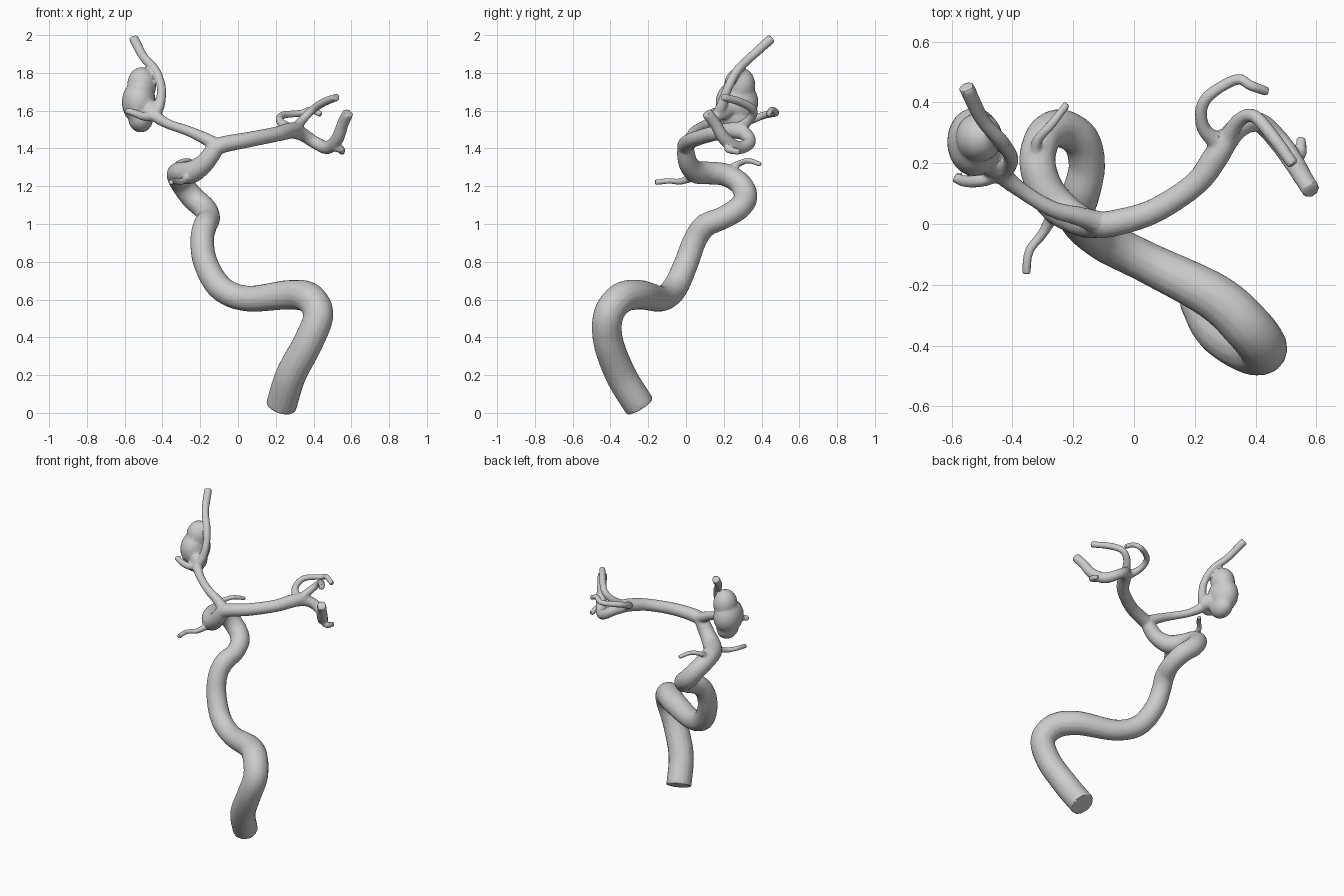
import bpy
from mathutils import Vector


def catmull(pts, steps=8):
    """Smooth interpolation through (x, y, z, radius) points."""
    p = [Vector(q) for q in pts]
    p = [p[0] * 2 - p[1]] + p + [p[-1] * 2 - p[-2]]
    out = []
    for i in range(1, len(p) - 2):
        a, b, c, d = p[i - 1:i + 3]
        for s in range(steps):
            t = s / steps
            out.append(0.5 * (2 * b + (c - a) * t + (2 * a - 5 * b + 4 * c - d) * t * t
                              + (3 * b - a - 3 * c + d) * t ** 3))
    out.append(p[-2])
    return out


def vessel(name, pts):
    """Capped round tube with a varying radius."""
    cu = bpy.data.curves.new(name, 'CURVE')
    cu.dimensions = '3D'
    cu.bevel_depth = 1.0
    cu.bevel_resolution = 6
    cu.use_fill_caps = True
    path = catmull(pts)
    sp = cu.splines.new('POLY')
    sp.points.add(len(path) - 1)
    for sp_pt, q in zip(sp.points, path):
        sp_pt.co = (q[0], q[1], q[2], 1)
        sp_pt.radius = q[3]
    ob = bpy.data.objects.new(name, cu)
    bpy.context.collection.objects.link(ob)
    return ob


def lobe(name, loc, size, rot=(0, 0, 0)):
    bpy.ops.mesh.primitive_uv_sphere_add(segments=24, ring_count=16, location=loc, rotation=rot)
    ob = bpy.context.object
    ob.name = name
    ob.scale = size
    return ob


parts = []

# main trunk: S-bend, then the tight siphon loop up to the fork
parts.append(vessel("main_trunk", [
    (.228, -.245, .035, .082), (.28, -.345, .2, .082), (.375, -.412, .38, .08),
    (.425, -.41, .52, .08), (.375, -.34, .61, .082), (.265, -.24, .625, .078),
    (.05, -.13, .605, .068), (-.09, -.06, .66, .068), (-.17, 0, .79, .065),
    (-.19, .045, .91, .063), (-.175, .1, .99, .063), (-.155, .19, 1.03, .06),
    (-.175, .275, 1.08, .062), (-.24, .315, 1.14, .063), (-.295, .29, 1.21, .06),
    (-.318, .21, 1.26, .06), (-.295, .12, 1.27, .06), (-.245, .055, 1.275, .06),
    (-.185, .015, 1.315, .052), (-.14, 0, 1.37, .048), (-.11, 0, 1.42, .042)]))

# right-hand branch and its three ends
parts.append(vessel("right_branch", [
    (-.14, 0, 1.39, .042), (-.08, .0, 1.42, .044), (.06, .04, 1.447, .041),
    (.2, .13, 1.475, .04), (.265, .215, 1.492, .043), (.31, .29, 1.5, .04)]))
parts.append(vessel("right_lower_fork", [
    (.28, .24, 1.495, .04), (.34, .315, 1.475, .036), (.41, .335, 1.43, .033),
    (.475, .275, 1.405, .035), (.525, .205, 1.45, .034), (.555, .155, 1.53, .031),
    (.583, .11, 1.59, .03)]))
parts.append(vessel("right_lower_twig", [
    (.5, .24, 1.41, .025), (.545, .225, 1.395, .02), (.55, .285, 1.38, .016)]))
parts.append(vessel("right_upper_fork", [
    (.3, .27, 1.5, .03), (.345, .34, 1.555, .024), (.395, .355, 1.605, .022),
    (.455, .29, 1.645, .022), (.525, .195, 1.672, .02)]))
parts.append(vessel("right_looping_fork", [
    (.28, .26, 1.5, .03), (.225, .325, 1.54, .022), (.235, .41, 1.575, .02),
    (.335, .475, 1.587, .018), (.385, .455, 1.605, .017), (.44, .435, 1.58, .016)]))

# left-hand branch rising to the tip
parts.append(vessel("left_branch", [
    (-.1, .0, 1.41, .04), (-.18, .025, 1.455, .032), (-.27, .05, 1.495, .027),
    (-.37, .11, 1.53, .026), (-.435, .165, 1.575, .032), (-.415, .19, 1.63, .028),
    (-.405, .22, 1.715, .024), (-.435, .27, 1.81, .024), (-.5, .345, 1.885, .024),
    (-.552, .452, 1.982, .026)]))
parts.append(vessel("left_twig", [
    (-.44, .17, 1.57, .028), (-.5, .145, 1.57, .023), (-.555, .14, 1.59, .019),
    (-.59, .155, 1.6, .018)]))

# small twigs off the siphon loop
parts.append(vessel("front_twig", [
    (-.26, .04, 1.25, .024), (-.3, -.03, 1.225, .017), (-.345, -.09, 1.228, .015),
    (-.355, -.165, 1.22, .015)]))
parts.append(vessel("rear_twig", [
    (-.315, .21, 1.28, .022), (-.32, .27, 1.315, .017), (-.27, .33, 1.335, .015),
    (-.22, .395, 1.315, .013)]))

# bulging sac with upper and lower lobes and a neck
parts.append(lobe("sac_body", (-.525, .27, 1.645), (.09, .113, .115)))
parts.append(lobe("sac_top", (-.51, .285, 1.735), (.077, .082, .095)))
parts.append(lobe("sac_bottom", (-.515, .265, 1.56), (.066, .085, .075)))
parts.append(vessel("sac_neck", [(-.43, .17, 1.58, .035), (-.46, .2, 1.6, .05),
                                 (-.5, .24, 1.62, .06)]))

# fuse everything into one continuous skin
bpy.ops.object.select_all(action='DESELECT')
for ob in parts:
    ob.select_set(True)
bpy.context.view_layer.objects.active = parts[0]
bpy.ops.object.convert(target='MESH')
bpy.ops.object.join()
tree = bpy.context.object
tree.name = tree.data.name = "artery_tree"
bpy.ops.object.transform_apply(location=True, rotation=True, scale=True)

for kind, opts in (('REMESH', dict(mode='VOXEL', voxel_size=.007)),
                   ('SMOOTH', dict(factor=.5, iterations=3)),
                   ('DECIMATE', dict(ratio=.15))):
    m = tree.modifiers.new(kind.title(), kind)
    for k, v in opts.items():
        setattr(m, k, v)
    bpy.ops.object.modifier_apply(modifier=m.name)

bpy.ops.object.shade_smooth_by_angle(angle=.6)
